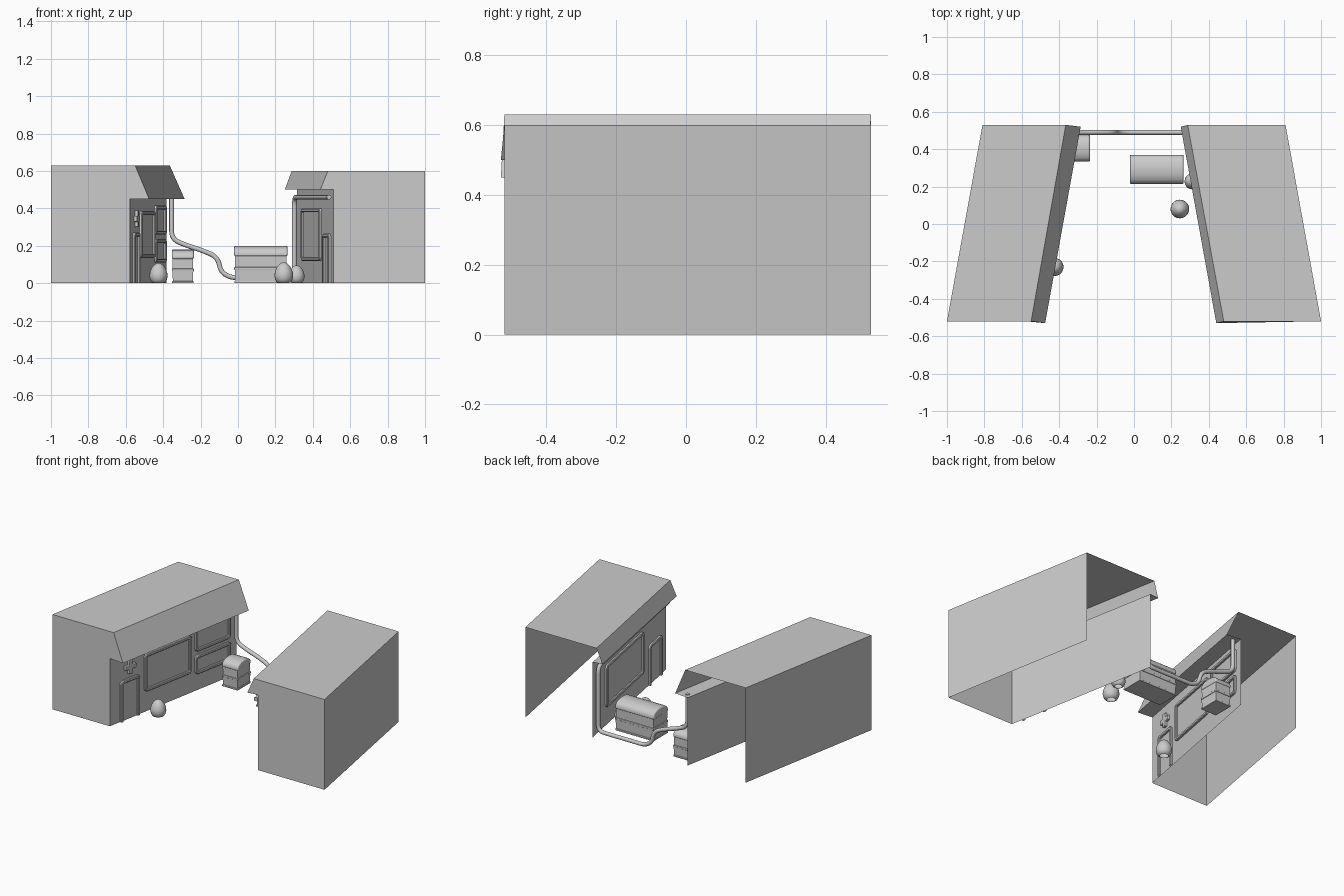
import bpy, bmesh, math
from mathutils import Vector

if "Cube" in bpy.data.objects:
    bpy.data.objects.remove(bpy.data.objects["Cube"])


def make_object(name, bm, smooth=False, bevel=0):
    bmesh.ops.recalc_face_normals(bm, faces=bm.faces)
    me = bpy.data.meshes.new(name)
    bm.to_mesh(me)
    bm.free()
    ob = bpy.data.objects.new(name, me)
    bpy.context.collection.objects.link(ob)
    if bevel:
        mod = ob.modifiers.new("bevel", "BEVEL")
        mod.width, mod.segments, mod.limit_method = bevel, 3, 'ANGLE'
        mod.angle_limit = math.radians(50)
    if smooth:
        bpy.context.view_layer.objects.active = ob
        ob.select_set(True)
        bpy.ops.object.shade_smooth_by_angle(angle=math.radians(40))
        ob.select_set(False)
    return ob


def bridge(bm, loops, closed):
    """Join successive point loops with quads."""
    rows = [[bm.verts.new(p) for p in lp] for lp in loops]
    n = len(rows[0])
    for a, b in zip(rows, rows[1:]):
        for i in range(n if closed else n - 1):
            j = (i + 1) % n
            bm.faces.new((a[i], a[j], b[j], b[i]))
    return rows


# Building shells: open at the back and underneath, with a sloping awning
def building(name, front, back):
    bm = bmesh.new()
    rows = bridge(bm, [front, back], False)
    bm.faces.new(rows[0])
    make_object(name, bm)


def shell_loop(xs, h, tip_z, y, tip_y):
    outer, ridge, tip, wall = xs
    return [(outer, y, 0), (outer, y, h), (ridge, y, h),
            (tip, tip_y, tip_z), (wall, y, tip_z), (wall, y, 0)]


building("left_building",
         shell_loop((-1, -.55, -.475, -.578), .63, .45, -.52, -.53),
         shell_loop((-.81, -.365, -.285, -.383), .63, .45, .53, .52))
building("right_building",
         shell_loop((1, .48, .44, .51), .60, .50, -.52, -.53),
         shell_loop((.81, .287, .25, .315), .60, .50, .53, .52))


# Wall-mounted trim, placed in wall coordinates (t along, z up, d outwards)
def wall_space(p0, p1, side):
    a, b = Vector(p0), Vector(p1)
    d = (b - a).normalized()
    nrm = Vector((d.y, -d.x)) * side

    def place(s, z, depth):
        p = a + d * s + nrm * depth
        return (p.x, p.y, z)
    return place, (b - a).length


def outline(s0, s1, z0, z1, r, door):
    pts = [] if not door else [(s0, z0)]
    corners = [(s0 + r, z1 - r, 180), (s1 - r, z1 - r, 90)]
    if not door:
        corners += [(s1 - r, z0 + r, 0), (s0 + r, z0 + r, -90)]
    for cs, cz, start in corners:
        for k in range(5):
            a = math.radians(start - 22.5 * k)
            pts.append((cs + r * math.cos(a), cz + r * math.sin(a)))
    if door:
        pts.append((s1, z0))
    return pts


def frame(name, wall, t0, t1, z0, z1, door=False, w=.02):
    place, length = wall
    s0, s1 = t0 * length, t1 * length
    b = .004
    loops = []
    for inset, depth in ((0, 0), (0, .010), (b, .014), (w - b, .014), (w, .010), (w, .002)):
        pts = outline(s0 + inset, s1 - inset, z0 if door else z0 + inset,
                      z1 - inset, max(.022 - inset, .005), door)
        loops.append([place(s, z, depth) for s, z in pts])
    bm = bmesh.new()
    rows = bridge(bm, loops, not door)
    bm.faces.new(rows[-1])
    make_object(name, bm)


left = wall_space((-.578, -.52), (-.383, .53), 1)
right = wall_space((.51, -.52), (.315, .53), -1)
frame("left_door", left, .08, .23, 0, .27, True)
frame("left_large_window", left, .27, .64, .135, .385)
frame("left_upper_window", left, .67, .95, .26, .415)
frame("left_lower_window", left, .67, .95, .11, .235)
frame("right_door", right, .07, .24, 0, .265, True)
frame("right_large_window", right, .32, .83, .12, .40)

# Plus-shaped ornament beside the left door
bm = bmesh.new()
o, i = .045, .015
plus = [(i, o), (i, i), (o, i), (o, -i), (i, -i), (i, -o),
        (-i, -o), (-i, -i), (-o, -i), (-o, i), (-i, i), (-i, o)]
rows = bridge(bm, [[left[0](.165 + s, .345 + z, d) for s, z in plus] for d in (0, .016)], True)
bm.faces.new(rows[-1])
make_object("wall_plus", bm, bevel=.004)


# Pipe running along the right wall, down, across the ground and up the left wall
def pipe(name, pts, radius):
    cu = bpy.data.curves.new(name, 'CURVE')
    cu.dimensions = '3D'
    cu.bevel_depth, cu.bevel_resolution = radius, 3
    cu.use_fill_caps = True
    # Round each corner of the path with a short quadratic arc
    vs = [Vector(p) for p in pts]
    path = [vs[0]]
    for a, b, c in zip(vs, vs[1:], vs[2:]):
        r = min(.045, (a - b).length * .48, (c - b).length * .48)
        p, q = b + (a - b).normalized() * r, b + (c - b).normalized() * r
        for k in range(7):
            t = k / 6
            path.append(p * (1 - t) ** 2 + b * 2 * t * (1 - t) + q * t * t)
    path.append(vs[-1])
    sp = cu.splines.new('POLY')
    sp.points.add(len(path) - 1)
    for pt, v in zip(sp.points, path):
        pt.co = (*v, 1)
    sp.use_smooth = True
    ob = bpy.data.objects.new(name, cu)
    bpy.context.collection.objects.link(ob)


pipe("pipe", [(.487, -.51, .46), (.302, .49, .46), (.302, .49, .03), (-.04, .49, .03),
              (-.09, .49, .06), (-.11, .49, .14), (-.19, .49, .175), (-.27, .49, .20),
              (-.355, .49, .235), (-.355, .49, .455)], .013)


# Storage chests with stepped bodies and domed lids
def chest(name, cx, cy, w, d, h):
    def slab(part, z0, z1, s0, s1, bev):
        bm = bmesh.new()
        loops = [[(cx + sx * (w / 2 - s), cy + sy * (d / 2 - s), z * h)
                  for sx, sy in ((-1, -1), (1, -1), (1, 1), (-1, 1))]
                 for z, s in ((z0, s0), (z1, s1))]
        rows = bridge(bm, loops, True)
        bm.faces.new(rows[0])
        bm.faces.new(rows[1])
        make_object(f"{name}_{part}", bm, bevel=bev)
    slab("base", 0, .06, .001, .001, .003)
    slab("lower_body", .06, .36, .006, .003, 0)
    slab("rim", .36, .43, 0, 0, .003)
    slab("upper_body", .43, .73, .005, .004, 0)
    # Lid: arched section swept along x
    arc = [(-.5, .72), (-.5, .80), (-.46, .88), (-.36, .94), (-.2, .985), (0, 1)]
    arc += [(-y, z) for y, z in reversed(arc[:-1])]
    bm = bmesh.new()
    rows = bridge(bm, [[(cx + sx * w / 2, cy + y * d, z * h) for y, z in arc]
                       for sx in (-1, 1)], True)
    bm.faces.new(rows[0])
    bm.faces.new(rows[1])
    make_object(name + "_lid", bm, smooth=True, bevel=.008)


chest("large_chest", .122, .292, .285, .155, .20)
chest("small_chest", -.295, .405, .118, .14, .18)


# Eggs: turned profile, flat open foot
def egg(name, x, y, s):
    prof = [(.026, 0), (.038, .006), (.046, .02), (.050, .038), (.0485, .055), (.043, .073),
            (.034, .09), (.022, .103), (.010, .110)]
    n = 20
    bm = bmesh.new()
    rows = bridge(bm, [[(x + s * r * math.cos(2 * math.pi * k / n),
                         y + s * r * math.sin(2 * math.pi * k / n), s * z)
                        for k in range(n)] for r, z in prof], True)
    bm.faces.new(rows[-1])
    make_object(name, bm, smooth=True)


egg("egg_left", -.425, -.23, .97)
egg("egg_right", .245, .08, 1)
egg("egg_by_wall", .313, .228, .86)
